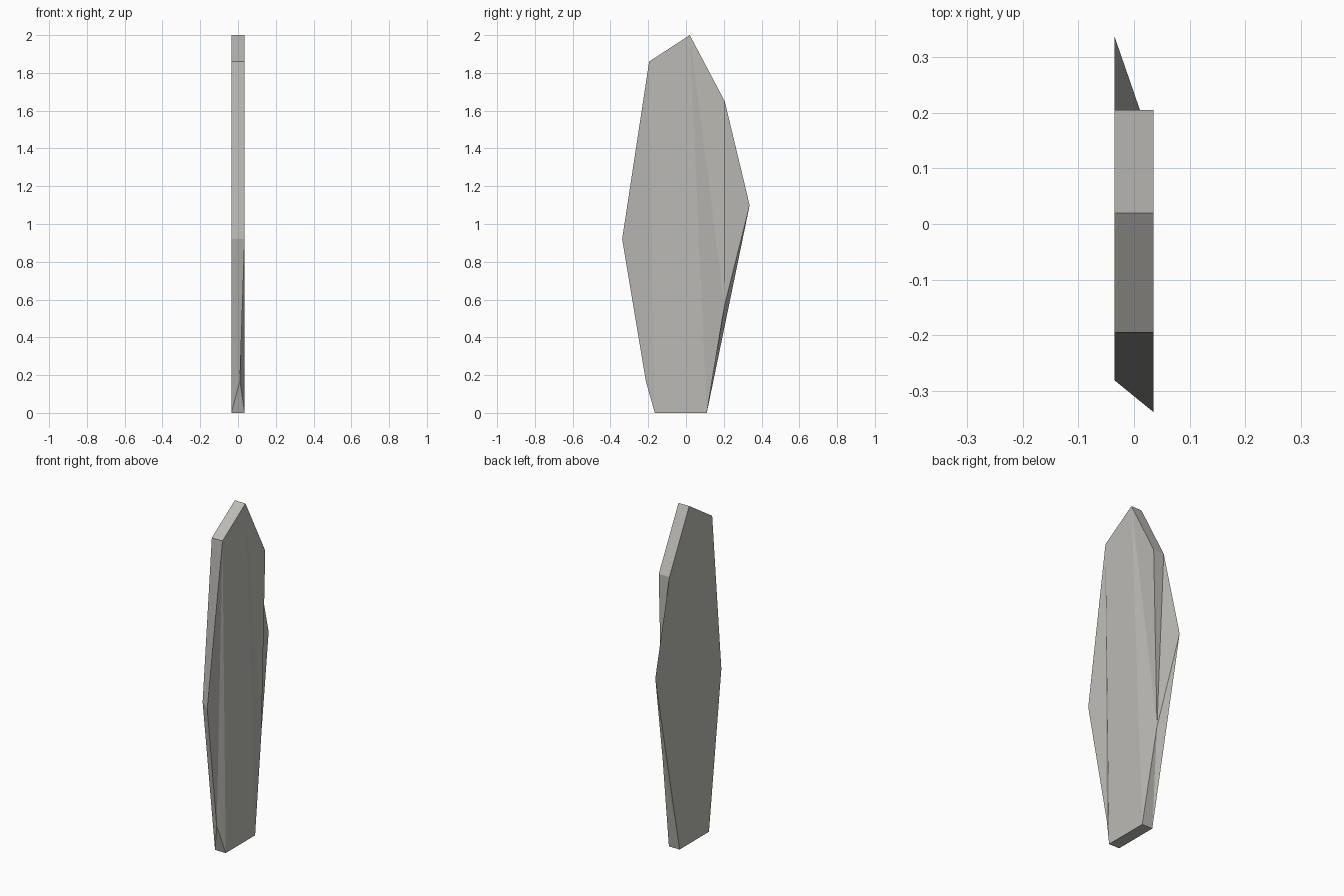
import bpy, bmesh

if "Cube" in bpy.data.objects:
    bpy.data.objects.remove(bpy.data.objects["Cube"])

HALF = 0.035  # half the slab thickness

# Outline points (y, z) shared by both sides of the stone slab
shared = {
    "peak": (0.02, 2.0),
    "shoulder_l": (-0.195, 1.86),
    "foot_l": (-0.165, 0.0),
    "foot_r": (0.11, 0.0),
    "shoulder_r": (0.205, 1.65),
}
bm = bmesh.new()
v = {}
for name, (y, z) in shared.items():
    for tag, x in (("+", HALF), ("-", -HALF)):
        v[name + tag] = bm.verts.new((x, y, z))

# Widest corners and the two chipped corners of the +x side
for name, co in {
    "wide_l+": (HALF, -0.338, 0.92),
    "wide_l-": (-HALF, -0.281, 0.92),
    "wide_r-": (-HALF, 0.337, 1.10),
    "chip_l": (0.01, -0.213, 0.17),
    "chip_r": (0.011, 0.204, 0.57),
}.items():
    v[name] = bm.verts.new(co)


def face(*names):
    bm.faces.new([v[n] for n in names])


# Flat back side
face(*[n + "-" for n in ("peak", "shoulder_l", "wide_l", "foot_l", "foot_r", "wide_r", "shoulder_r")])

# Faceted front side
face("peak+", "shoulder_l+", "foot_l+", "foot_r+")
face("shoulder_l+", "wide_l+", "chip_l")
face("shoulder_l+", "chip_l", "foot_l+")
face("peak+", "foot_r+", "chip_r")
face("peak+", "chip_r", "shoulder_r+")

# Straight rim strips
for a, b in (("peak", "shoulder_l"), ("shoulder_l", "wide_l"), ("foot_l", "foot_r"), ("shoulder_r", "peak")):
    face(a + "+", a + "-", b + "-", b + "+")

# Chipped rim on the -y edge
face("wide_l+", "wide_l-", "foot_l-", "chip_l")
face("chip_l", "foot_l-", "foot_l+")

# Chipped rim on the +y edge
face("foot_r+", "foot_r-", "chip_r")
face("foot_r-", "wide_r-", "chip_r")
face("wide_r-", "shoulder_r-", "chip_r")
face("shoulder_r-", "shoulder_r+", "chip_r")

bmesh.ops.recalc_face_normals(bm, faces=bm.faces)
mesh = bpy.data.meshes.new("stone_slab")
bm.to_mesh(mesh)
bm.free()

# Single warm grey stone colour
mat = bpy.data.materials.new("warm_grey_stone")
mat.diffuse_color = (0.50, 0.49, 0.46, 1.0)
mat.use_nodes = True
mat.node_tree.nodes["Principled BSDF"].inputs["Base Color"].default_value = mat.diffuse_color
mesh.materials.append(mat)
slab = bpy.data.objects.new("stone_slab", mesh)
bpy.context.collection.objects.link(slab)
